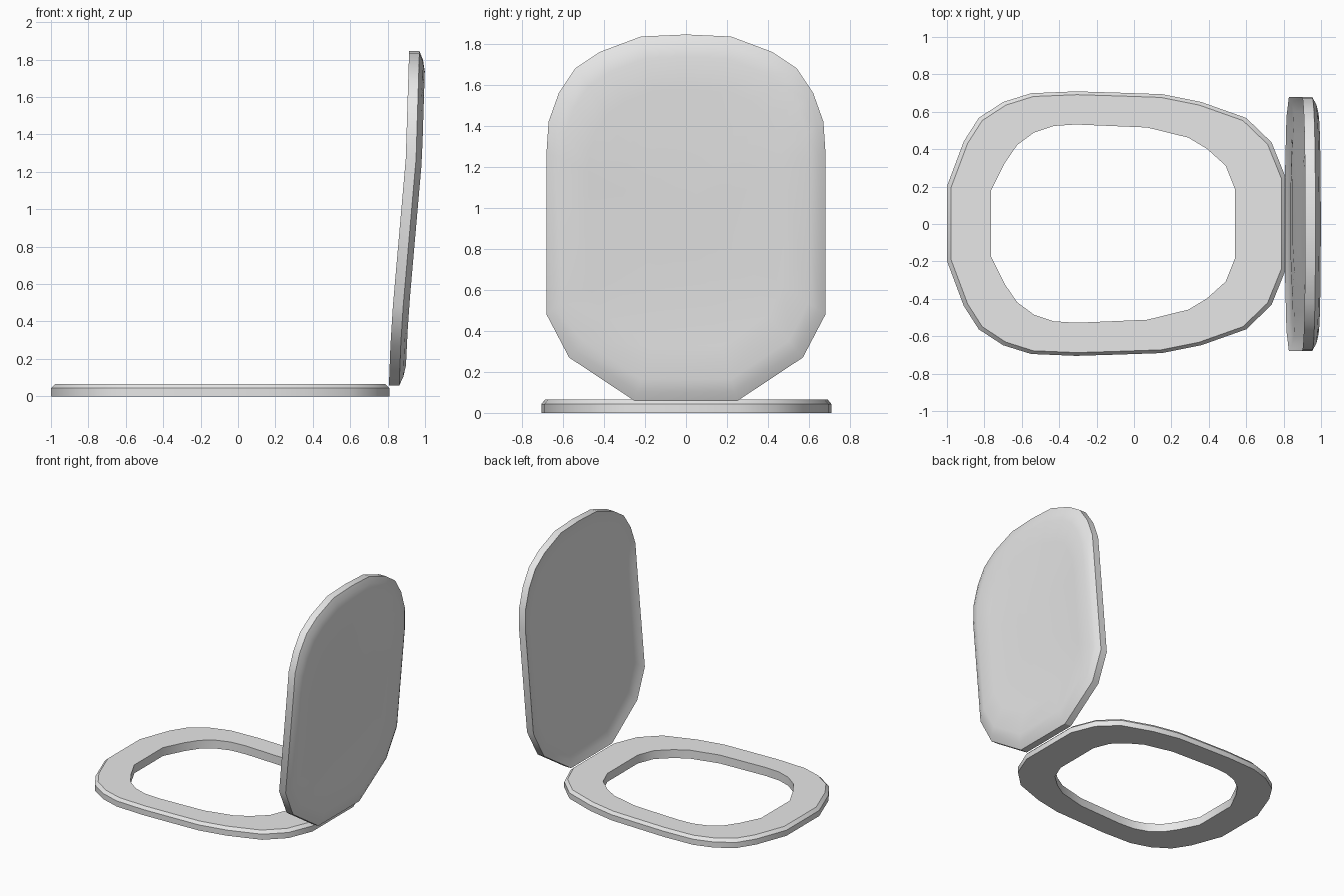
import bpy, bmesh, math

cube = bpy.data.objects.get("Cube")
if cube:
    bpy.data.objects.remove(cube, do_unlink=True)

grey = bpy.data.materials.new("light grey")
grey.use_nodes = True
grey.diffuse_color = (0.8, 0.8, 0.8, 1)
grey.node_tree.nodes["Principled BSDF"].inputs["Base Color"].default_value = (0.8, 0.8, 0.8, 1)


def loft(name, loops, closed=False):
    """Skin a list of equal loops; closed joins last to first, otherwise the ends are capped."""
    bm = bmesh.new()
    rings = [[bm.verts.new(p) for p in loop] for loop in loops]
    pairs = list(zip(rings, rings[1:]))
    if closed:
        pairs.append((rings[-1], rings[0]))
    for a, b in pairs:
        for i in range(len(a)):
            j = (i + 1) % len(a)
            bm.faces.new((a[i], a[j], b[j], b[i]))
    if not closed:
        for ring in (rings[0], rings[-1]):
            centre = bm.verts.new([sum(v.co[k] for v in ring) / len(ring) for k in range(3)])
            for i in range(len(ring)):
                bm.faces.new((ring[i], ring[(i + 1) % len(ring)], centre))
    bmesh.ops.recalc_face_normals(bm, faces=bm.faces)
    mesh = bpy.data.meshes.new(name)
    bm.to_mesh(mesh)
    bm.free()
    mesh.materials.append(grey)
    ob = bpy.data.objects.new(name, mesh)
    bpy.context.scene.collection.objects.link(ob)
    bpy.ops.object.select_all(action='DESELECT')
    ob.select_set(True)
    bpy.context.view_layer.objects.active = ob
    bpy.ops.object.shade_smooth_by_angle(angle=math.radians(30))
    return ob


# Seat ring: half outlines mirrored across the long axis
outer_half = [(-1, .2), (-.91, .44), (-.83, .565), (-.7, .65), (-.55, .697), (-.31, .707),
              (-.08, .7), (.15, .692), (.36, .65), (.6, .565), (.735, .435), (.81, .25)]
inner_half = [(-.765, .175), (-.69, .325), (-.625, .42), (-.535, .487), (-.43, .522), (-.31, .53),
              (-.12, .522), (.07, .514), (.29, .46), (.39, .4), (.49, .31), (.54, .185)]


def mirrored(half):
    return half + [(x, -y) for x, y in reversed(half)]


def level(outline, z, scale=1.0):
    mid = -.095
    return [(mid + (x - mid) * scale, y * scale + .002, z) for x, y in outline]


outer, inner = mirrored(outer_half), mirrored(inner_half)
loft("seat_ring", [level(outer, 0), level(outer, .043), level(outer, .065, .975),
                   level(inner, .065), level(inner, 0)], closed=True)

# Lid: leaning shell with a softly domed back and a dished front
lid_half = [(.25, .058), (.57, .27), (.68, .48), (.68, 1.27), (.67, 1.42),
            (.62, 1.56), (.54, 1.68), (.42, 1.76), (.22, 1.835)]
lid_outline = lid_half + [(0, 1.845)] + [(-y, z) for y, z in reversed(lid_half)]
lean = [(.058, .807), (.27, .815), (.48, .828), (1.27, .897), (1.845, .915)]
thickness = .055
dome = [(1, 0), (.95, .02), (.88, .032), (.7, .027), (.45, .021), (.2, .02)]


def lean_x(z):
    for (z0, x0), (z1, x1) in zip(lean, lean[1:]):
        if z <= z1:
            return x0 + (x1 - x0) * (z - z0) / (z1 - z0)
    return lean[-1][1]


def lid_loop(scale, offset):
    mid = .95
    points = [(y * scale, mid + (z - mid) * scale) for y, z in lid_outline]
    return [(lean_x(z) + offset, y, z) for y, z in points]


front = [lid_loop(s, d * .7) for s, d in reversed(dome)]
back = [lid_loop(s, thickness + d) for s, d in dome]
loft("lid", front + back)
